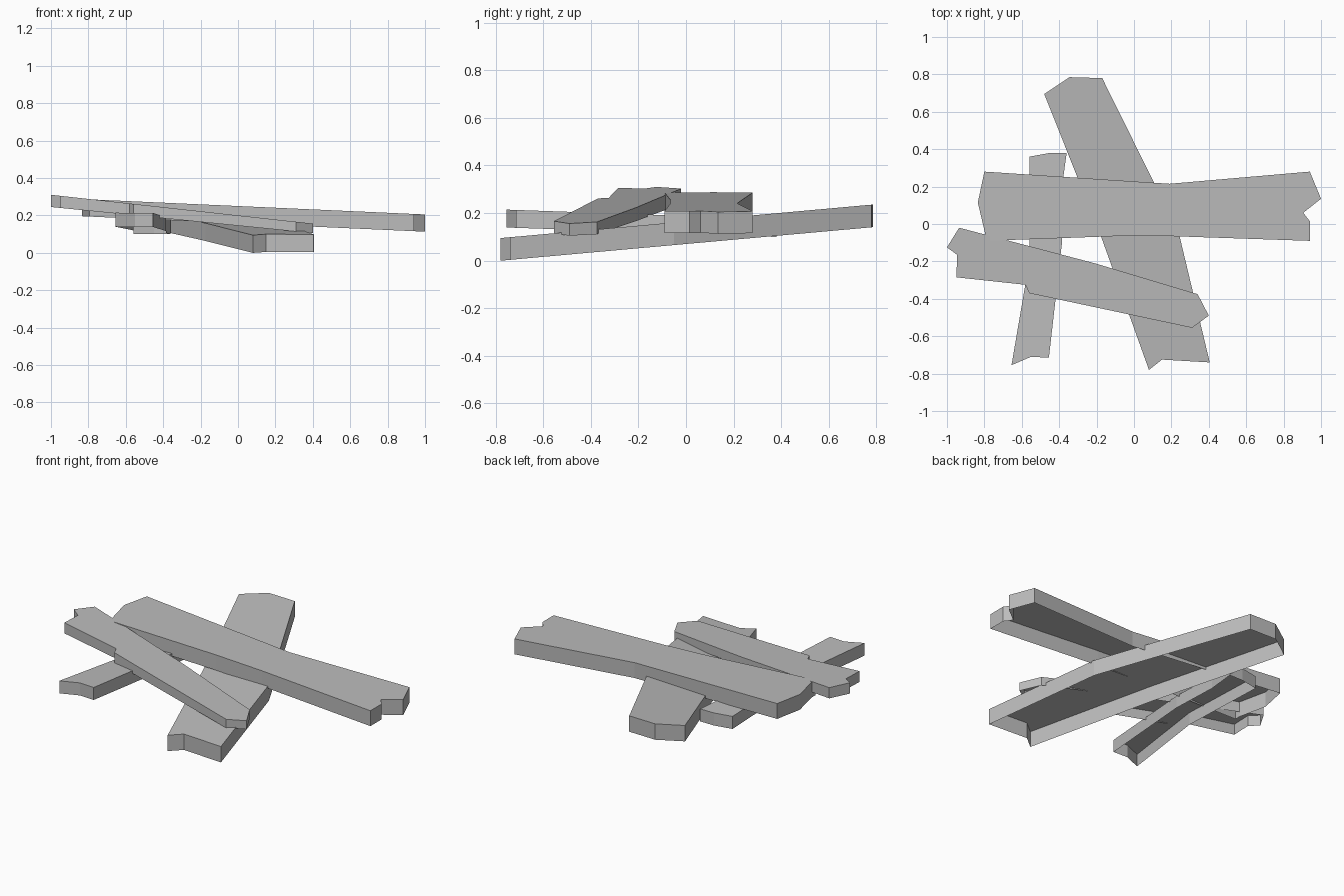
import bpy
import bmesh

cube = bpy.data.objects.get("Cube")
if cube:
    bpy.data.objects.remove(cube, do_unlink=True)

GREY = (0.5, 0.5, 0.5, 1)
wood = bpy.data.materials.new("plain_grey")
wood.use_nodes = True
wood.diffuse_color = GREY
shader = next(n for n in wood.node_tree.nodes if n.type == 'BSDF_PRINCIPLED')
shader.inputs["Base Color"].default_value = GREY


def plank(name, outline, top, bottom):
    """Open-bottomed board: outline in plan, top and bottom planes (height, x slope, y slope)."""
    def height(plane, x, y):
        return plane[0] + plane[1] * x + plane[2] * y

    bm = bmesh.new()
    upper = [bm.verts.new((x, y, height(top, x, y))) for x, y in outline]
    lower = [bm.verts.new((x, y, height(bottom, x, y))) for x, y in outline]
    lid = bm.faces.new(upper)
    for i in range(len(outline)):
        j = (i + 1) % len(outline)
        bm.faces.new((upper[j], upper[i], lower[i], lower[j]))
    # outlines run clockwise or not: make the lid look up and the walls outward
    lid.normal_update()
    if lid.normal.z < 0:
        bmesh.ops.reverse_faces(bm, faces=bm.faces[:])
    mesh = bpy.data.meshes.new(name)
    bm.to_mesh(mesh)
    bm.free()
    mesh.materials.append(wood)
    obj = bpy.data.objects.new(name, mesh)
    bpy.context.collection.objects.link(obj)
    return obj


# Long board lying across the pile
plank("long_cross_plank",
      [(-0.80, 0.28), (0.19, 0.215), (0.94, 0.28), (1.0, 0.135), (0.905, 0.06),
       (0.94, 0.015), (0.94, -0.09), (0.2, -0.065), (-0.1, -0.065), (-0.795, -0.09),
       (-0.795, -0.055), (-0.835, 0.115)],
      (0.25, -0.045, 0), (0.158, -0.045, 0))

# Narrow board sloping down over the front
plank("front_narrow_plank",
      [(-0.935, -0.02), (-0.21, -0.21), (0.34, -0.375), (0.40, -0.49), (0.31, -0.555),
       (-0.56, -0.37), (-0.58, -0.325), (-0.95, -0.285), (-0.945, -0.165), (-1.0, -0.125)],
      (0.2, -0.11, 0), (0.145, -0.1, 0))

# Wide board running front to back underneath
plank("wide_lower_plank",
      [(-0.345, 0.785), (-0.17, 0.78), (0.11, 0.215), (0.24, -0.05), (0.405, -0.74),
       (0.15, -0.725), (0.08, -0.78), (-0.175, -0.07), (-0.48, 0.695)],
      (0.165, 0, 0.09), (0.07, 0, 0.09))

# Short board beneath the right-hand side
plank("short_lower_plank",
      [(-0.56, 0.36), (-0.45, 0.38), (-0.36, 0.38), (-0.385, 0.2), (-0.385, -0.1),
       (-0.455, -0.715), (-0.55, -0.71), (-0.655, -0.755), (-0.56, -0.2)],
      (0.188, 0, -0.035), (0.113, 0, -0.035))
